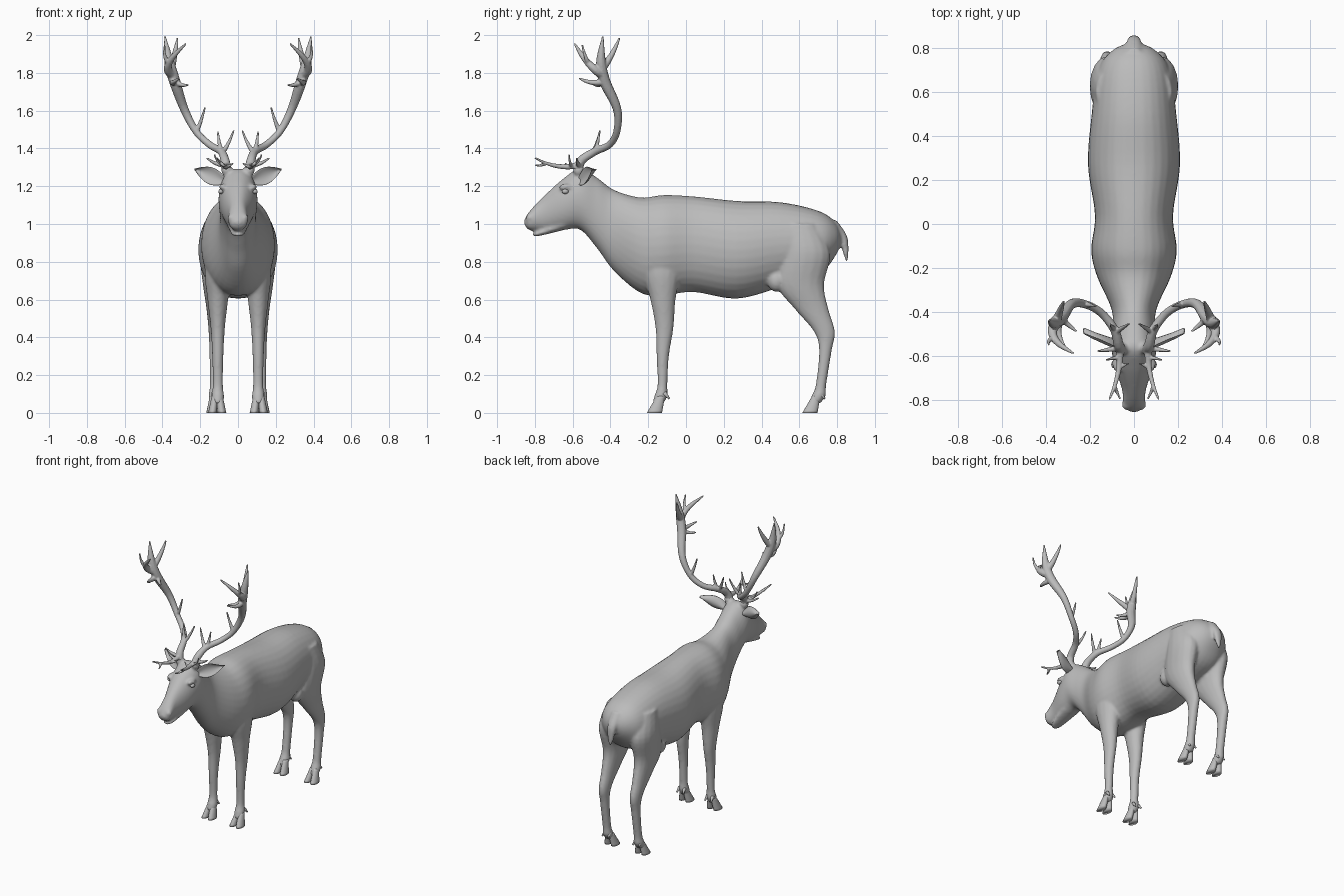
import bpy, bmesh, math
from mathutils import Vector

if "Cube" in bpy.data.objects:
    bpy.data.objects.remove(bpy.data.objects["Cube"])

hide = bpy.data.materials.new("grey_hide")
hide.diffuse_color = (0.5, 0.5, 0.5, 1)
hide.use_nodes = True
hide.node_tree.nodes["Principled BSDF"].inputs["Base Color"].default_value = hide.diffuse_color


def spline(rows, steps):
    """Catmull-Rom interpolation of rows of numbers."""
    rows = [Vector(r) for r in rows]
    out = []
    for i in range(len(rows) - 1):
        p1, p2 = rows[i], rows[i + 1]
        p0, p3 = rows[max(i - 1, 0)], rows[min(i + 2, len(rows) - 1)]
        for k in range(steps):
            t = k / steps
            out.append(p1 + (p2 - p0) * (0.5 * t)
                       + (p0 * 2 - p1 * 5 + p2 * 4 - p3) * (0.5 * t * t)
                       + (p1 * 3 - p0 - p2 * 3 + p3) * (0.5 * t ** 3))
    return out + [rows[-1]]


def loft(bm, rings, n=16, power=1.0, cup=Vector((0, 0, 0))):
    """Skin elliptical rings given as (centre, half axis u, half axis v)."""
    loops = []
    for c, u, v in rings:
        loop = []
        for k in range(n):
            a = 2 * math.pi * k / n
            cs, sn = math.cos(a), math.sin(a)
            e = math.copysign(abs(cs) ** power, cs)
            loop.append(bm.verts.new(c + u * e + v * sn + cup * (cs * cs)))
        loops.append(loop)
    for a, b in zip(loops, loops[1:]):
        for k in range(n):
            bm.faces.new((a[k], a[(k + 1) % n], b[(k + 1) % n], b[k]))
    bm.faces.new(loops[0])
    bm.faces.new(loops[-1][::-1])


def slices(bm, rows, n, power=1.0):
    """Upright slices from rows of (y, top, bottom, half width)."""
    loft(bm, [(Vector((0, y, (t + b) / 2)), Vector((w, 0, 0)), Vector((0, 0, (t - b) / 2)))
              for y, t, b, w in spline(rows, 5)], n, power)


def column(bm, x, rows, steps=5):
    """Upright limb from rows of (z, y, half width, half depth)."""
    loft(bm, [(Vector((x, y, z)), Vector((rx, 0, 0)), Vector((0, ry, 0)))
              for z, y, rx, ry in spline(rows, steps)])


def tube(bm, pts, side, n=10):
    """Round branch along dense points of (x, y, z, radius)."""
    pos = [Vector((side * p[0], p[1], p[2])) for p in pts]
    rings, ref = [], None
    for i, p in enumerate(pos):
        d = (pos[min(i + 1, len(pos) - 1)] - pos[max(i - 1, 0)]).normalized()
        ref = d.orthogonal() if ref is None else ref
        ref = (ref - d * ref.dot(d)).normalized()
        r = max(pts[i][3], 0.005)
        rings.append((p, ref * r, d.cross(ref) * r))
    loft(bm, rings, n)


def ball(bm, centre, size):
    made = bmesh.ops.create_uvsphere(bm, u_segments=16, v_segments=10, radius=1)
    for v in made["verts"]:
        v.co = Vector(centre) + Vector([a * b for a, b in zip(v.co, size)])


def finish(name, bm, voxel=0, smooth=0):
    bmesh.ops.recalc_face_normals(bm, faces=bm.faces)
    me = bpy.data.meshes.new(name)
    bm.to_mesh(me)
    bm.free()
    me.materials.append(hide)
    me.shade_smooth()
    ob = bpy.data.objects.new(name, me)
    bpy.context.collection.objects.link(ob)
    if voxel:
        m = ob.modifiers.new("blend", 'REMESH')
        m.mode, m.voxel_size, m.use_smooth_shade = 'VOXEL', voxel, True
        s = ob.modifiers.new("soften", 'SMOOTH')
        s.factor, s.iterations = 0.5, smooth


# Trunk, neck and head: y, top, bottom, half width
body = bmesh.new()
slices(body, [(-.857, 1.02, 1.0, .015), (-.83, 1.065, .968, .05), (-.76, 1.14, .962, .053),
              (-.65, 1.24, .968, .088), (-.56, 1.293, .97, .103), (-.47, 1.245, .87, .096),
              (-.38, 1.18, .75, .105), (-.24, 1.14, .635, .168), (-.12, 1.153, .622, .195),
              (.04, 1.146, .64, .178), (.27, 1.122, .605, .21), (.5, 1.115, .665, .193),
              (.7, 1.07, .73, .165), (.79, 1.01, .83, .1), (.83, .93, .92, .015)], 32, .9)
# Lower jaw
slices(body, [(-.812, .948, .938, .015), (-.78, .962, .936, .037), (-.64, 1.03, .97, .06)], 16)
# Tail: y, z, half width
loft(body, [(Vector((0, y, z)), Vector((w, 0, 0)), Vector((0, w * .65, w * .3))) for y, z, w in
            spline([(.77, 1.01, .04), (.83, .93, .033), (.845, .86, .024), (.852, .80, .008)], 5)])
# Legs: z, y, half width, half depth
for s in (-1, 1):
    column(body, s * .107, [(.9, -.12, .055, .09), (.75, -.128, .07, .1), (.6, -.122, .055, .067),
                            (.45, -.114, .038, .048), (.3, -.123, .03, .033), (.15, -.125, .027, .026),
                            (.09, -.133, .034, .035), (.05, -.148, .03, .028)])
    column(body, s * .122, [(1, .6, .05, .09), (.85, .63, .08, .135), (.68, .605, .064, .127),
                            (.55, .665, .045, .09), (.43, .733, .034, .056), (.33, .738, .03, .034),
                            (.15, .715, .028, .028), (.09, .702, .034, .037), (.05, .68, .03, .03)])
    ball(body, (s * .078, -.635, 1.195), (.022, .04, .018))      # brow ridge
    ball(body, (s * .035, -.828, 1.03), (.02, .02, .024))        # nostril
    ball(body, (s * .06, -.568, 1.285), (.03, .03, .035))        # antler root
    ball(body, (s * .12, .48, .70), (.05, .05, .06))             # flank fold
finish("body", body, 0.009, 5)

# Eyes
eyes = bmesh.new()
for s in (-1, 1):
    ball(eyes, (s * .09, -.64, 1.172), (.014, .018, .013))
finish("eyes", eyes)

# Cupped leaf-shaped ears
ears = bmesh.new()
for s in (-1, 1):
    base, tip = Vector((s * .07, -.545, 1.225)), Vector((s * .23, -.475, 1.29))
    rings = []
    for i in range(17):
        t = i / 16
        w, d = .045 * math.sin(math.pi * (.12 + .86 * t)), .003 + .015 * (1 - t) ** 2
        rings.append((base.lerp(tip, t), Vector((-.3 * s * w, 0, .95 * w)),
                      Vector((-.4 * s * d, .9 * d, 0))))
    loft(ears, rings, 20, 1.0, Vector((0, -.025, 0)))
finish("ears", ears)

# Cloven hooves with dewclaws
hooves = bmesh.new()
for s in (-1, 1):
    for x, dy in ((.11, 0), (.12, .823)):
        for toe in (-1, 1):
            rings = []
            for i in range(8):
                t = i / 7
                rings.append((Vector((s * (x + toe * (.025 - .013 * t)), dy - .167 + .034 * t, .09 * t)),
                              Vector((.023 - .006 * t, 0, 0)), Vector((0, .04 - .018 * t, 0))))
            loft(hooves, rings)
            tube(hooves, [(x + toe * (.018 + .002 * i), dy - .115 + .009 * i, .105 - .01 * i, .013 - .003 * i)
                          for i in range(4)], s)
finish("hooves", hooves)


def tine(parent, at, tip, bow, r):
    """Tapering branch from a fraction of its parent, bowed outward and upturned."""
    a, b = parent[round(at * (len(parent) - 1))].to_3d(), Vector(tip)
    sag = -.1 * (b - a).length
    mids = [a.lerp(b, t) + Vector((bow, 0, sag)) * (4 * t * (1 - t)) for t in (0, .25, .5, .75, 1)]
    return spline([(*p, r * (1 - .17 * i) if i < 4 else .005) for i, p in enumerate(mids)], 4)


# Antlers: main beam, then tines as (place on parent, tip, bow, radius)
beam = spline([(.06, -.572, 1.29, .027), (.07, -.55, 1.34, .024), (.09, -.48, 1.385, .021),
               (.15, -.405, 1.42, .019), (.222, -.366, 1.49, .019), (.285, -.365, 1.61, .023),
               (.335, -.43, 1.755, .03), (.365, -.45, 1.86, .026), (.387, -.44, 1.995, .004)], 6)
brow = tine(beam, .07, (.113, -.80, 1.35), -.015, .018)
palm = tine(beam, .8, (.275, -.59, 1.955), .055, .028)
paths = [beam, brow, palm]
for parent, at, tip, bow, r in [
        (palm, .5, (.388, -.55, 1.95), .01, .014), (beam, .83, (.32, -.352, 1.985), 0, .024),
        (beam, .76, (.31, -.567, 1.772), .02, .02), (beam, .75, (.262, -.49, 1.737), 0, .017),
        (beam, .51, (.175, -.375, 1.617), 0, .015), (beam, .25, (.107, -.458, 1.49), 0, .015),
        (beam, .22, (.022, -.455, 1.497), 0, .015), (brow, .75, (.062, -.80, 1.312), 0, .011),
        (brow, .4, (.025, -.635, 1.322), 0, .011), (beam, .07, (.166, -.58, 1.35), 0, .016),
        (brow, .2, (.125, -.62, 1.37), .01, .011)]:
    paths.append(tine(parent, at, tip, bow, r))
antlers = bmesh.new()
for s in (-1, 1):
    for path in paths:
        tube(antlers, path, s)
finish("antlers", antlers, 0.0045, 2)
